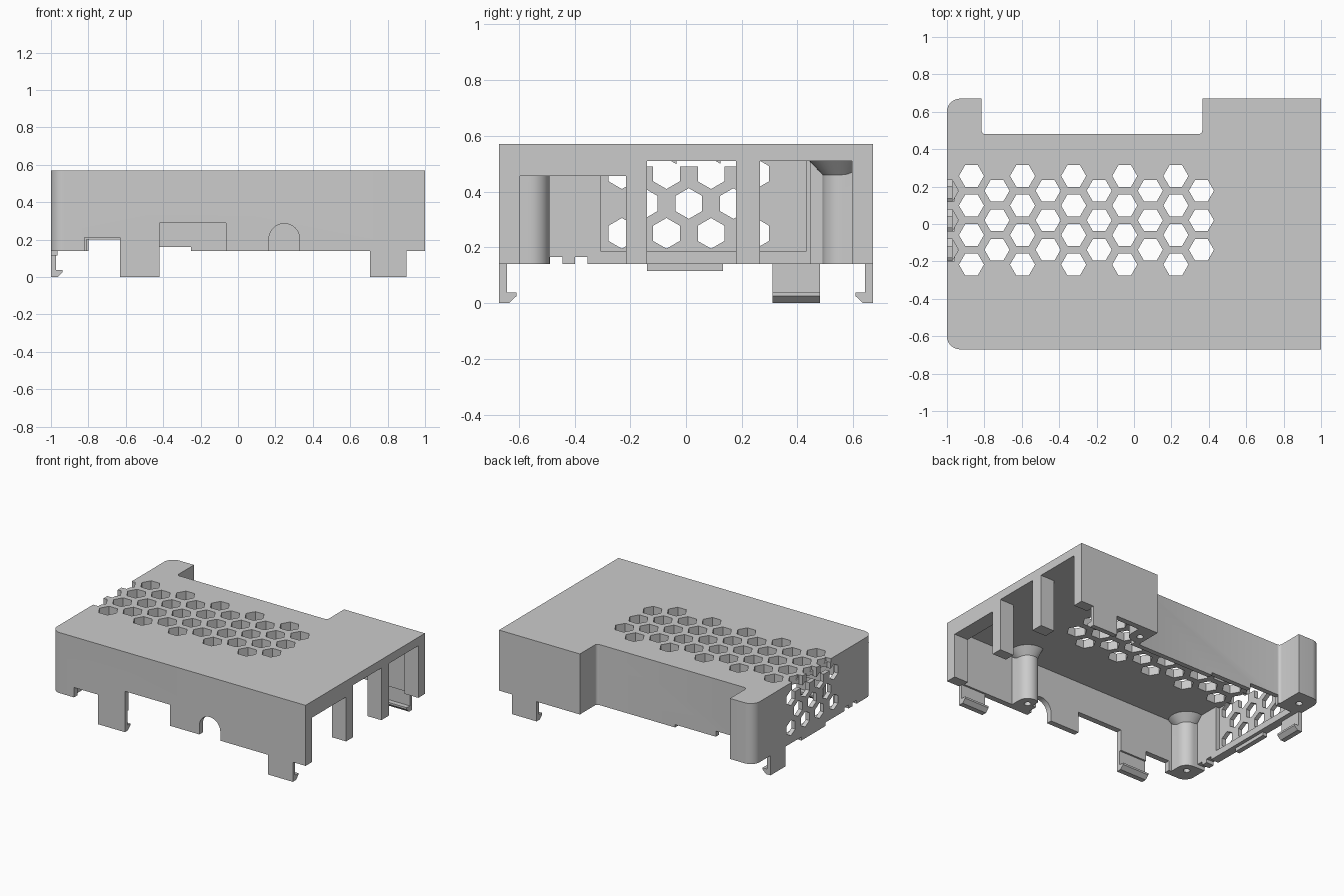
import bpy, bmesh, math
from mathutils import Vector

if "Cube" in bpy.data.objects:
    bpy.data.objects.remove(bpy.data.objects["Cube"])


def prism(bm, pts, vec):
    """Closed prism: polygon pts swept along vec."""
    vec = Vector(vec)
    a = [bm.verts.new(p) for p in pts]
    b = [bm.verts.new(Vector(p) + vec) for p in pts]
    bm.faces.new(a[::-1])
    bm.faces.new(b)
    for i in range(len(a)):
        j = (i + 1) % len(a)
        bm.faces.new((a[i], a[j], b[j], b[i]))


def box(bm, x0, x1, y0, y1, z0, z1):
    prism(bm, [(x0, y0, z0), (x1, y0, z0), (x1, y1, z0), (x0, y1, z0)], (0, 0, z1 - z0))


def finish(bm, name):
    bmesh.ops.recalc_face_normals(bm, faces=bm.faces)
    me = bpy.data.meshes.new(name)
    bm.to_mesh(me)
    bm.free()
    ob = bpy.data.objects.new(name, me)
    bpy.context.collection.objects.link(ob)
    return ob


def combine(target, bm, op='DIFFERENCE'):
    """Boolean the bmesh into the target, then drop the helper."""
    tool = finish(bm, 'helper')
    tool.hide_render = True
    m = target.modifiers.new('bool', 'BOOLEAN')
    m.operation, m.solver, m.object = op, 'EXACT', tool
    m.use_self = True
    bpy.context.view_layer.objects.active = target
    bpy.ops.object.modifier_apply(modifier=m.name)
    bpy.data.objects.remove(tool)


def arc(cx, cy, r, a0, a1, n=10):
    return [(cx + r * math.cos(math.radians(a0 + (a1 - a0) * i / n)),
             cy + r * math.sin(math.radians(a0 + (a1 - a0) * i / n))) for i in range(n + 1)]


def circle(cx, cy, r, n=40):
    return arc(cx, cy, r, 0, 360, n)[:-1]


BOT, CEIL, TOP = 0.14, 0.51, 0.57

# Shell: plan outline with rounded left corners and the rear bay cut away
plan = [(1, -.67), (1, .67), (.365, .67)]
plan += arc(.345, .50, .02, 0, -90, 4) + arc(-.795, .50, .02, 270, 180, 4)
plan += [(-.815, .67)] + arc(-.93, .60, .07, 90, 180) + arc(-.93, -.60, .07, 180, 270)
bm = bmesh.new()
prism(bm, [(x, y, BOT) for x, y in plan], (0, 0, TOP - BOT))
shell = finish(bm, 'case_lid')

# Hollow interior
hollow = [(-.94, -.63), (.89, -.63), (.89, .63), (.40, .63), (.40, .445), (-.94, .445)]
bm = bmesh.new()
prism(bm, [(x, y, .05) for x, y in hollow], (0, 0, CEIL - .05))
combine(shell, bm)

# Thinner vented area of the left wall
bm = bmesh.new()
box(bm, -.97, -.90, -.305, .43, .185, CEIL)
combine(shell, bm)

# Screw posts with flared tops, and webs tying them to the walls
for px, py in ((-.91, -.56), (.42, -.56), (.42, .56)):
    bm = bmesh.new()
    rings = []
    for r, z in ((.07, BOT), (.07, .46), (.12, .512)):
        rings.append([bm.verts.new((x, y, z)) for x, y in circle(px, py, r)])
    bm.faces.new(rings[0])
    bm.faces.new(rings[-1])
    for lo, hi in zip(rings, rings[1:]):
        for i in range(40):
            j = (i + 1) % 40
            bm.faces.new((lo[i], lo[j], hi[j], hi[i]))
    # trim the flare so it stays inside the walls
    for v in bm.verts:
        v.co.x = max(v.co.x, -.985 if px < 0 else .38)
        v.co.y = max(-.65, min(.65, v.co.y))
    combine(shell, bm, 'UNION')
bm = bmesh.new()
box(bm, -.97, -.84, -.65, -.56, BOT, .515)
combine(shell, bm, 'UNION')
bm = bmesh.new()
box(bm, -.97, -.91, -.60, -.49, BOT, .515)
combine(shell, bm, 'UNION')
for y0, y1 in ((-.65, -.56), (.56, .65)):
    bm = bmesh.new()
    box(bm, .35 if y0 < 0 else .38, .49, y0, y1, BOT, .515)
    combine(shell, bm, 'UNION')

# Screw holes
bm = bmesh.new()
for px in (-.91, .42):
    for py in (-.56, .56):
        prism(bm, [(x, y, .1) for x, y in circle(px, py, .022, 20)], (0, 0, .3))
combine(shell, bm)

# Connector openings in the right end
bm = bmesh.new()
for y0, y1, z1 in ((-.595, -.215, .455), (-.14, .18, CEIL), (.265, .595, CEIL)):
    box(bm, .87, 1.1, y0, y1, .05, z1)
combine(shell, bm)

# Cut-outs along the lower edges: front ports, arch, rear and left notches
bm = bmesh.new()
box(bm, -.82, -.63, -.75, -.60, .05, .21)
box(bm, -.42, -.065, -.75, -.60, .05, .29)
arch = [(.165, .05), (.33, .05)] + arc(.2475, .203, .0825, 0, 180, 20)
prism(bm, [(x, -.75, z) for x, z in arch], (0, .15, 0))
box(bm, -.57, -.25, .43, .55, .05, .16)
box(bm, -.81, -.57, .43, .475, .05, .20)
box(bm, -1.1, -.92, -.488, -.443, .05, .165)
box(bm, -1.1, -.92, -.398, -.353, .05, .165)
combine(shell, bm)
bm = bmesh.new()
box(bm, -.8, -.57, .46, .55, .05, .20)
combine(shell, bm)

# Honeycomb vents in the roof
bm = bmesh.new()
for c in range(-1, 10):
    cx = -.869 + .1366 * c
    for r in range(3 if c % 2 else 4):
        cy = (.178 if c % 2 else .257) - .158 * r
        prism(bm, [(x, y, .49) for x, y in circle(cx, cy, .067, 6)], (0, 0, .15))
combine(shell, bm)

# Honeycomb vents in the left wall
bm = bmesh.new()
for row in range(4):
    cz = .25 + .107 * row
    for k in range(3 if row % 2 else 4):
        cy = (-.15 if row % 2 else -.23) + .16 * k
        hexa = [(-1.1, cy + .055 * math.sin(math.pi / 3 * i), cz + .055 * math.cos(math.pi / 3 * i))
                for i in range(6)]
        prism(bm, hexa, (.14, 0, 0))
combine(shell, bm)

# Lip under the left wall
bm = bmesh.new()
box(bm, -1, -.965, -.14, .133, .115, BOT)
finish(bm, 'left_lip')


# Snap clips: hook profile as (inward distance, height)
HOOK = [(0, BOT), (0, 0), (.035, 0), (.062, .025), (.062, .038), (.027, .038), (.027, BOT)]


def clip(name, side, a, b):
    bm = bmesh.new()
    if side == 'left':
        prism(bm, [(-1 + d, a, z) for d, z in HOOK], (0, b - a, 0))
    else:
        s = -1 if side == 'front' else 1
        prism(bm, [(a, s * (.67 - d), z) for d, z in HOOK], (b - a, 0, 0))
    finish(bm, name)


clip('front_left_clip', 'front', -.63, -.42)
clip('front_right_clip', 'front', .705, .90)
clip('rear_clip', 'back', .705, .90)
clip('left_clip', 'left', .31, .48)

# Smooth rounded corners and posts, crisp edges elsewhere
bpy.ops.object.select_all(action='DESELECT')
shell.select_set(True)
bpy.context.view_layer.objects.active = shell
bpy.ops.object.shade_smooth_by_angle(angle=math.radians(25))
